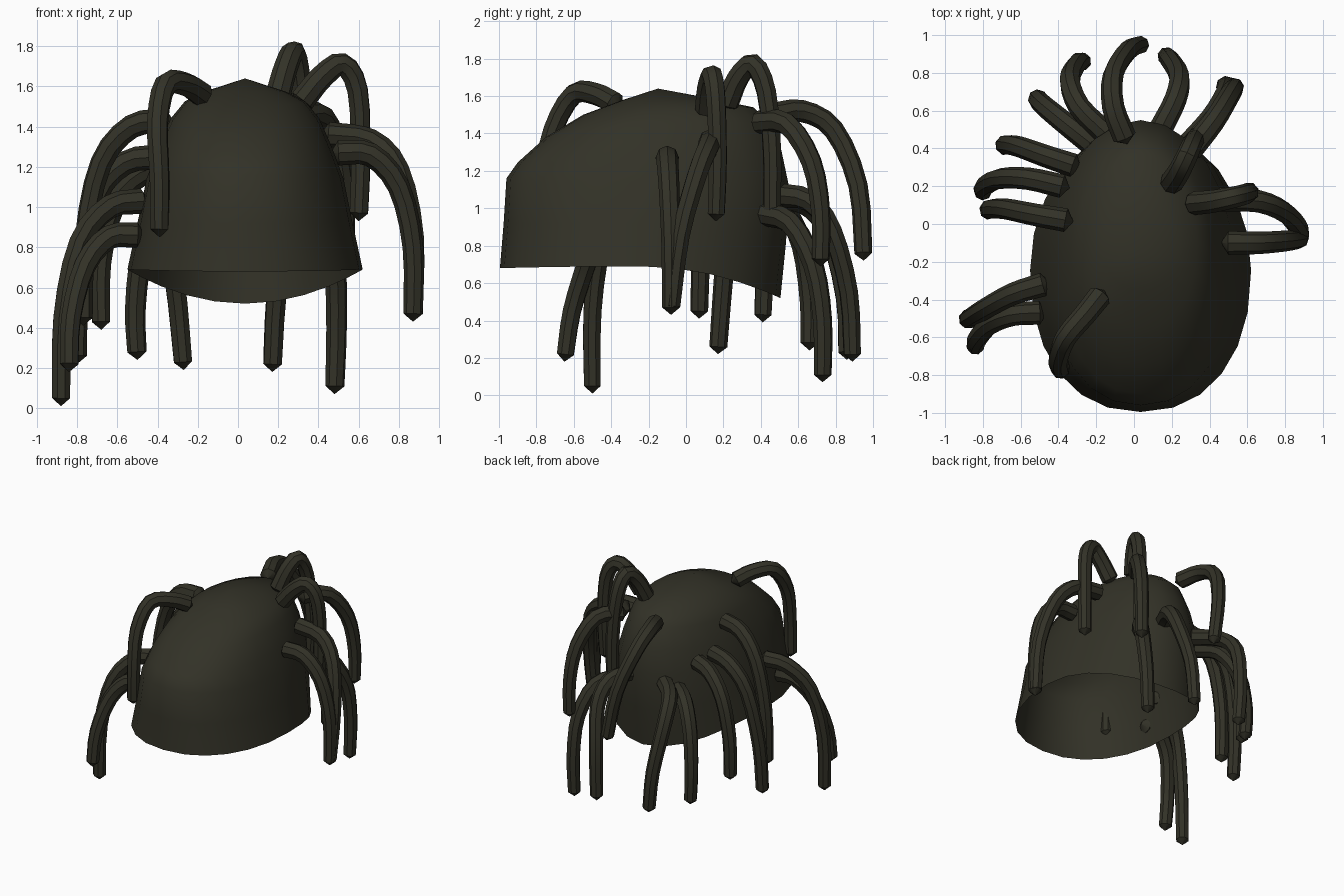
import bpy, bmesh, math
from mathutils import Vector

if "Cube" in bpy.data.objects:
    bpy.data.objects.remove(bpy.data.objects["Cube"])

mat = bpy.data.materials.new("dark olive")
mat.diffuse_color = (0.032, 0.031, 0.020, 1)
mat.use_nodes = True
mat.node_tree.nodes["Principled BSDF"].inputs["Base Color"].default_value = mat.diffuse_color


def finish(ob, angle=40):
    bpy.ops.object.select_all(action='DESELECT')
    ob.select_set(True)
    bpy.context.view_layer.objects.active = ob
    bpy.ops.object.shade_smooth_by_angle(angle=math.radians(angle))


# Cap: open shell lofted from egg-shaped rings around a peak
# ring: front y, back y, half width, z at front, side, back
RINGS = [(-0.35, 0.12, 0.20, 1.575, 1.575, 1.59),
         (-0.55, 0.36, 0.30, 1.50, 1.525, 1.54),
         (-0.75, 0.45, 0.37, 1.38, 1.44, 1.46),
         (-0.90, 0.51, 0.435, 1.245, 1.29, 1.31),
         (-0.96, 0.55, 0.49, 1.16, 1.14, 1.12),
         (-0.975, 0.535, 0.535, 0.92, 0.92, 0.82),
         (-0.995, 0.505, 0.585, 0.68, 0.69, 0.52)]
N, CX = 24, 0.035
bm = bmesh.new()
peak = bm.verts.new((CX, -0.15, 1.64))
loops = []
for yf, yb, hw, zf, zs, zb in RINGS:
    cy, hy, ring = (yf + yb) / 2, (yb - yf) / 2, []
    for i in range(N):
        a = 2 * math.pi * i / N
        c, s = math.cos(a), math.sin(a)
        e = 0.9 if s < 0 else 1.0          # front is slightly squarer
        x = math.copysign(abs(c) ** e, c)
        y = math.copysign(abs(s) ** e, s)
        z = zs + ((zb if y > 0 else zf) - zs) * y * y
        ring.append(bm.verts.new((CX + hw * x, cy + hy * y, z)))
    loops.append(ring)
for i in range(N):
    j = (i + 1) % N
    bm.faces.new((peak, loops[0][i], loops[0][j]))
    for a, b in zip(loops, loops[1:]):
        bm.faces.new((a[i], b[i], b[j], a[j]))
me = bpy.data.meshes.new("cap")
bm.to_mesh(me)
bm.free()
cap = bpy.data.objects.new("cap", me)
bpy.context.collection.objects.link(cap)
me.materials.append(mat)
finish(cap, 60)


def sample(pts, steps=3):
    """Smooth path through the points."""
    p = [Vector(q) for q in pts]
    p = [2 * p[0] - p[1]] + p + [2 * p[-1] - p[-2]]
    out = []
    for k in range(1, len(p) - 2):
        a, b, c, d = p[k - 1:k + 3]
        for n in range(steps):
            t = n / steps
            out.append(0.5 * (2 * b + (c - a) * t + (2 * a - 5 * b + 4 * c - d) * t * t
                              + (3 * b - a - 3 * c + d) * t ** 3))
    return out + [p[-2]]


def strand(name, *pts):
    """Hanging round strand with cone ends; last point is the tip."""
    path = sample(pts)
    d0 = (path[1] - path[0]).normalized() * 0.04
    d1 = (path[-1] - path[-2]).normalized() * 0.04
    path[-1] = path[-1] - d1
    n = len(path)
    radii = [0.0] + [0.063 - 0.015 * i / (n - 1) for i in range(n)] + [0.0]
    path = [path[0] - d0] + path + [path[-1] + d1]
    cu = bpy.data.curves.new(name, 'CURVE')
    cu.dimensions = '3D'
    cu.bevel_depth = 1.0
    cu.bevel_resolution = 2
    sp = cu.splines.new('POLY')
    sp.points.add(len(path) - 1)
    for q, co, r in zip(sp.points, path, radii):
        q.co = (*co, 1)
        q.radius = r
    cu.materials.append(mat)
    ob = bpy.data.objects.new(name, cu)
    bpy.context.collection.objects.link(ob)
    bpy.ops.object.select_all(action='DESELECT')
    ob.select_set(True)
    bpy.context.view_layer.objects.active = ob
    bpy.ops.object.convert(target='MESH')
    finish(bpy.context.view_layer.objects.active)


# Back strands
strand("back_upper_strand", (-.05, .46, 1.50), (-.11, .62, 1.52), (-.11, .79, 1.42), (-.03, .92, 1.12), (.04, .95, .72))
strand("back_right_strand", (.14, .50, 1.07), (.22, .66, 1.04), (.24, .78, .88), (.19, .87, .55), (.17, .89, .18))
strand("back_left_strand", (-.15, .48, 1.05), (-.29, .62, 1.03), (-.34, .76, .88), (-.30, .85, .52), (-.27, .86, .19))
strand("back_right_high_strand", (.30, .39, 1.46), (.42, .54, 1.45), (.50, .67, 1.25), (.53, .72, .98), (.53, .72, .69))
strand("back_right_low_strand", (.28, .41, .97), (.41, .56, .92), (.48, .68, .70), (.49, .73, .40), (.48, .73, .07))
strand("back_left_low_strand", (-.22, .42, 1.00), (-.36, .53, .98), (-.47, .62, .80), (-.51, .66, .50), (-.50, .66, .24))

# Top strands that rise and then drop
strand("top_right_strand", (.20, .22, 1.56), (.24, .28, 1.70), (.28, .36, 1.77), (.31, .43, 1.62), (.33, .46, 1.30), (.33, .46, .95))
strand("right_arched_strand", (.32, .11, 1.53), (.42, .12, 1.65), (.52, .14, 1.71), (.595, .16, 1.58), (.61, .17, 1.25), (.60, .16, .93))
strand("front_left_strand", (-.18, -.38, 1.56), (-.26, -.48, 1.61), (-.36, -.60, 1.61), (-.40, -.71, 1.42), (-.39, -.765, 1.15), (-.39, -.77, .85))

# Right side strands
strand("right_front_strand", (.50, -.10, 1.27), (.66, -.10, 1.26), (.80, -.09, 1.10), (.87, -.08, .80), (.87, -.08, .43))
strand("right_rear_strand", (.45, .13, 1.36), (.66, .12, 1.33), (.80, .06, 1.18), (.875, -.03, .85), (.87, -.08, .44))

# Left side strands
strand("left_front_strand", (-.48, -.32, 1.03), (-.64, -.37, 1.00), (-.79, -.45, .82), (-.87, -.50, .45), (-.88, -.50, .01))
strand("left_front_low_strand", (-.50, -.47, .86), (-.64, -.48, .85), (-.76, -.53, .71), (-.83, -.61, .45), (-.84, -.65, .18))
strand("left_high_strand", (-.36, .02, 1.43), (-.53, .05, 1.40), (-.68, .08, 1.22), (-.76, .08, .85), (-.77, .07, .41))
strand("left_middle_strand", (-.38, .20, 1.25), (-.56, .24, 1.22), (-.71, .24, 1.04), (-.79, .20, .62), (-.80, .17, .22))
strand("left_rear_strand", (-.32, .31, 1.20), (-.47, .36, 1.17), (-.61, .41, 1.02), (-.68, .42, .72), (-.68, .41, .39))
